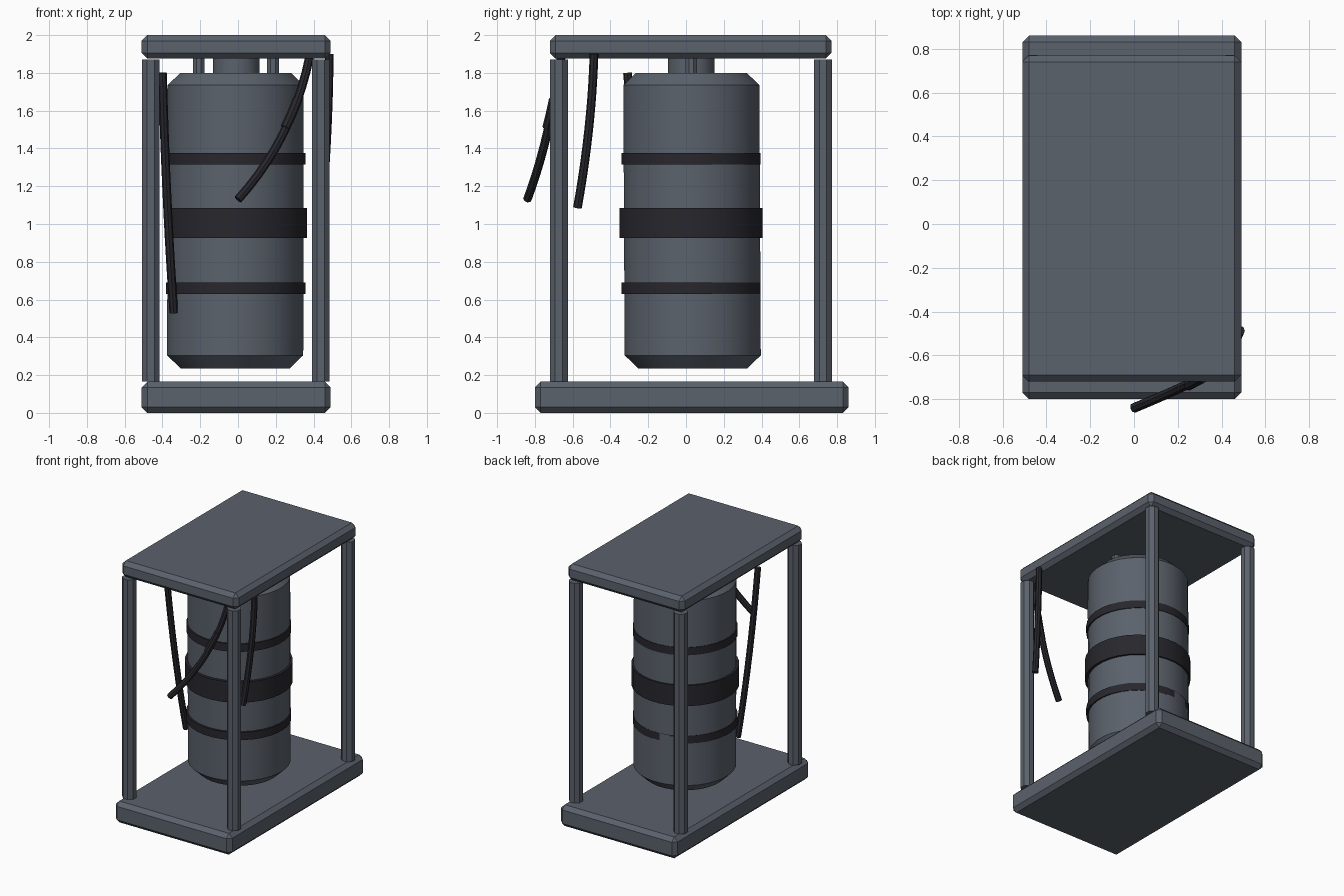
import bpy, bmesh, math
from mathutils import Vector

cube = bpy.data.objects.get("Cube")
if cube:
    bpy.data.objects.remove(cube, do_unlink=True)


def material(name, rgb):
    m = bpy.data.materials.new(name)
    m.use_nodes = True
    m.diffuse_color = (*rgb, 1)
    m.node_tree.nodes["Principled BSDF"].inputs["Base Color"].default_value = (*rgb, 1)
    return m


STEEL = material("slate_steel", (0.105, 0.122, 0.15))
RUBBER = material("black_rubber", (0.021, 0.020, 0.026))


def finish(name, bm, mat, smooth=False):
    bmesh.ops.recalc_face_normals(bm, faces=bm.faces)
    mesh = bpy.data.meshes.new(name)
    bm.to_mesh(mesh)
    bm.free()
    mesh.materials.append(mat)
    obj = bpy.data.objects.new(name, mesh)
    bpy.context.collection.objects.link(obj)
    if smooth:
        bpy.ops.object.select_all(action="DESELECT")
        obj.select_set(True)
        bpy.context.view_layer.objects.active = obj
        bpy.ops.object.shade_smooth_by_angle(angle=math.radians(30))
    return obj


def slab(name, low, high, bevel):
    """Box with chamfered edges, given by two opposite corners."""
    bm = bmesh.new()
    bmesh.ops.create_cube(bm, size=1)
    low, high = Vector(low), Vector(high)
    for v in bm.verts:
        v.co = (low + high) / 2 + v.co * (high - low)
    bmesh.ops.bevel(bm, geom=bm.edges[:], offset=bevel, segments=1, affect="EDGES")
    return finish(name, bm, STEEL)


def turned(name, profile, start, end, sides, mat, smooth=True):
    """Lathe a (radius, height) profile whose centre drifts from start to end."""
    bm = bmesh.new()
    z0, z1 = profile[0][1], profile[-1][1]
    rings = []
    for r, z in profile:
        c = Vector(start).lerp(Vector(end), (z - z0) / (z1 - z0))
        angles = [math.tau * (i + 0.5) / sides for i in range(sides)]
        rings.append([bm.verts.new((c.x + r * math.cos(a), c.y + r * math.sin(a), z))
                      for a in angles])
    for a, b in zip(rings, rings[1:]):
        for i in range(sides):
            j = (i + 1) % sides
            bm.faces.new((a[i], a[j], b[j], b[i]))
    bm.faces.new(rings[0])
    bm.faces.new(rings[-1])
    return finish(name, bm, mat, smooth)


def cable(name, p0, p1, p2, radius=0.023, sides=8, steps=10):
    """Round hose along a bowed path passing through three points."""
    p0, p1, p2 = Vector(p0), Vector(p1), Vector(p2)
    control = 2 * p1 - (p0 + p2) / 2
    bm = bmesh.new()
    rings = []
    for k in range(steps + 1):
        t = k / steps
        centre = (1 - t) ** 2 * p0 + 2 * t * (1 - t) * control + t * t * p2
        along = ((1 - t) * (control - p0) + t * (p2 - control)).normalized()
        u = along.cross(Vector((0, 1, 0))).normalized()
        w = along.cross(u)
        rings.append([bm.verts.new(centre + radius * (u * math.cos(a) + w * math.sin(a)))
                      for a in (math.tau * i / sides for i in range(sides))])
    for a, b in zip(rings, rings[1:]):
        for i in range(sides):
            j = (i + 1) % sides
            bm.faces.new((a[i], a[j], b[j], b[i]))
    bm.faces.new(rings[0])
    bm.faces.new(rings[-1])
    return finish(name, bm, RUBBER, True)


# Frame: base plate, roof plate and four octagonal posts
slab("base_plate", (-0.51, -0.80, 0), (0.49, 0.86, 0.165), 0.03)
slab("roof_plate", (-0.51, -0.72, 1.875), (0.49, 0.77, 2.0), 0.03)
for side, x in (("right", -0.462), ("left", 0.438)):
    for end, y in (("front", -0.673), ("back", 0.725)):
        turned(f"{end}_{side}_post", [(0.051, 0.165), (0.051, 1.87)],
               (x, y), (x, y), 8, STEEL, False)

# Hanging tank with chamfered ends, leaning very slightly
turned("tank", [(0.29, 0.235), (0.362, 0.305), (0.362, 1.735), (0.295, 1.80)],
       (-0.015, 0.036), (-0.012, 0.028), 32, STEEL)

# Straps round the tank
for name, r, low, high in (("lower_strap", 0.37, 0.63, 0.69),
                           ("middle_strap", 0.38, 0.925, 1.085),
                           ("upper_strap", 0.37, 1.315, 1.375)):
    turned(name, [(r, low), (r, high)], (-0.012, 0.026), (-0.012, 0.026), 32, RUBBER)

# Neck and two hanger pins joining the tank to the roof
for name, x, r, sides in (("neck", -0.01, 0.125, 16), ("right_hanger_pin", -0.208, 0.034, 8),
                          ("left_hanger_pin", 0.186, 0.034, 8)):
    turned(name, [(r, 1.78), (r, 1.885)], (x, 0.028), (x, 0.028), sides, STEEL)

# Loose cables and the sleeve on the front one
cable("right_cable", (-0.40, -0.31, 1.80), (-0.376, -0.24, 1.15), (-0.34, -0.15, 0.53))
cable("left_cable", (0.483, -0.487, 1.90), (0.472, -0.515, 1.50), (0.445, -0.575, 1.085))
cable("front_cable", (0.38, -0.66, 1.89), (0.24, -0.735, 1.48), (0.0, -0.84, 1.13))
cable("cable_sleeve", (0.315, -0.70, 1.66), (0.287, -0.715, 1.59), (0.25, -0.735, 1.51), 0.026)
